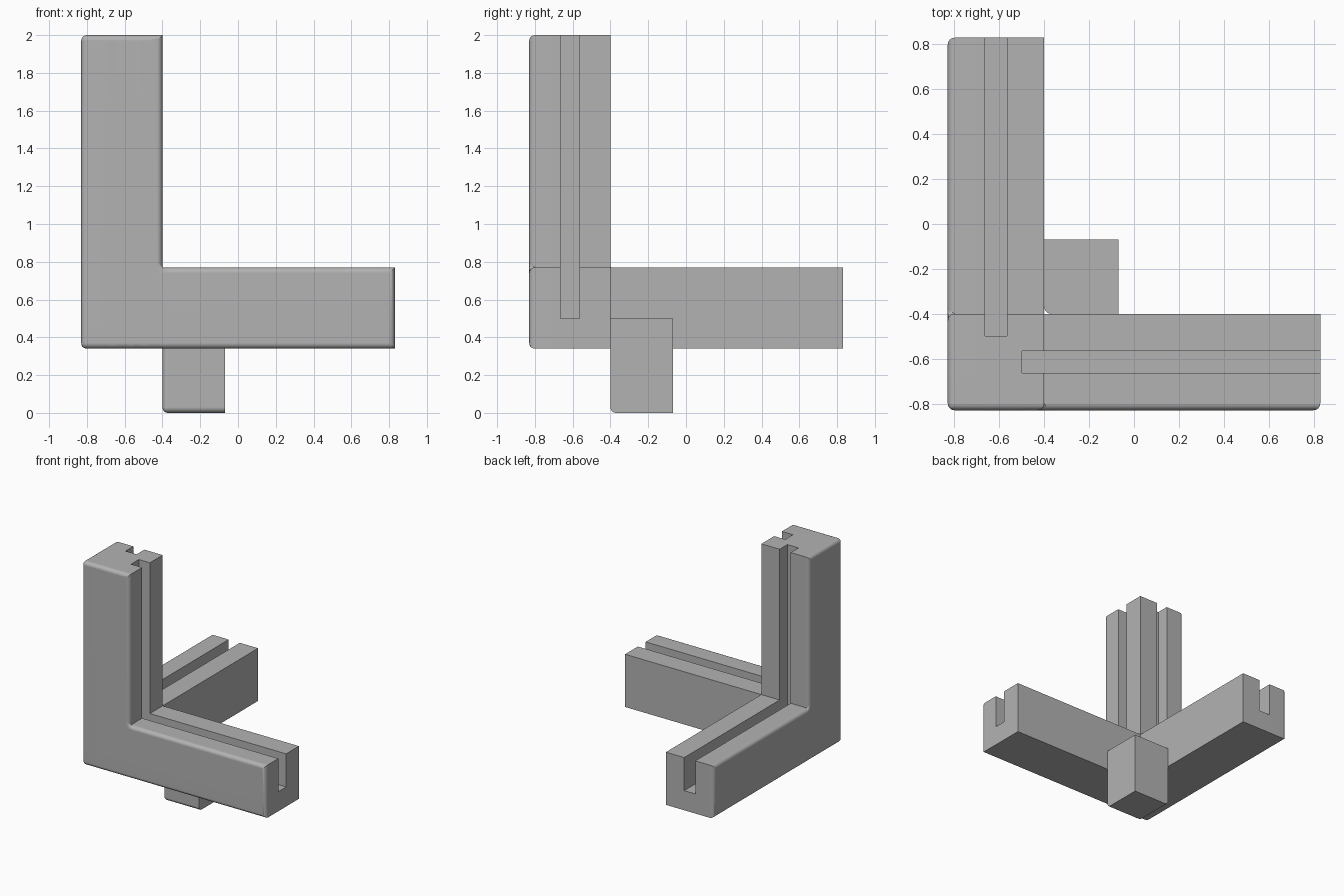
import bpy
import bmesh
import math

if "Cube" in bpy.data.objects:
    bpy.data.objects.remove(bpy.data.objects["Cube"])

# Main dimensions
OUT, IN, END = -0.83, -0.40, 0.83      # outer face, inner face, arm end
BASE, TOP, TIP = 0.34, 0.77, 2.0       # arm underside, arm top, post top
S0, S1 = -0.665, -0.565                # slot sides
SLOT_END, SLOT_FLOOR = -0.50, 0.50
FOOT_END = -0.07
RADIUS = 0.03

grey = bpy.data.materials.new("plain_grey")
grey.diffuse_color = (0.45, 0.45, 0.45, 1)
grey.use_nodes = True
grey.node_tree.nodes["Principled BSDF"].inputs["Base Color"].default_value = grey.diffuse_color


def block_solid(name, axes, filled, rounded):
    """Skin the filled cells of an uneven grid, then round the chosen edges."""
    bm = bmesh.new()
    verts = {}

    def vert(idx):
        if idx not in verts:
            verts[idx] = bm.verts.new([axes[k][idx[k]] for k in range(3)])
        return verts[idx]

    def solid(c):
        if any(c[k] < 0 or c[k] >= len(axes[k]) - 1 for k in range(3)):
            return False
        return filled(*[(axes[k][c[k]] + axes[k][c[k] + 1]) / 2 for k in range(3)])

    nx, ny, nz = [len(a) - 1 for a in axes]
    for cell in [(i, j, k) for i in range(nx) for j in range(ny) for k in range(nz)]:
        if not solid(cell):
            continue
        for a in range(3):
            b, c = (a + 1) % 3, (a + 2) % 3
            for side in (0, 1):
                near = list(cell)
                near[a] += 1 if side else -1
                if solid(near):
                    continue
                loop = []
                for u, v in ((0, 0), (1, 0), (1, 1), (0, 1)):
                    p = list(cell)
                    p[a] += side
                    p[b] += u
                    p[c] += v
                    loop.append(vert(tuple(p)))
                bm.faces.new(loop if side else loop[::-1])

    bmesh.ops.dissolve_limit(bm, angle_limit=0.01, verts=bm.verts[:], edges=bm.edges[:])
    edges = [e for e in bm.edges if rounded(e.verts[0].co, e.verts[1].co)]
    bmesh.ops.bevel(bm, geom=edges, offset=RADIUS, segments=5, profile=0.5,
                    affect='EDGES', clamp_overlap=True)
    mesh = bpy.data.meshes.new(name)
    bm.to_mesh(mesh)
    bm.free()
    mesh.materials.append(grey)
    obj = bpy.data.objects.new(name, mesh)
    bpy.context.collection.objects.link(obj)
    bpy.ops.object.select_all(action='DESELECT')
    obj.select_set(True)
    bpy.context.view_layer.objects.active = obj
    bpy.ops.object.shade_smooth_by_angle(angle=math.radians(30))
    wn = obj.modifiers.new("flat_faces", 'WEIGHTED_NORMAL')
    wn.keep_sharp = True
    return obj


def same(a, b, axis, value):
    return abs(a[axis] - value) < 1e-4 and abs(b[axis] - value) < 1e-4


# Three-armed corner with slots along the arms and up the post
def in_bracket(x, y, z):
    arms = (x < IN) + (y < IN) + (z < TOP) >= 2
    slot_x = x > SLOT_END and S0 < y < S1 and z > SLOT_FLOOR
    slot_y = y > SLOT_END and S0 < x < S1 and z > SLOT_FLOOR
    return arms and not slot_x and not slot_y


plan = [OUT, S0, S1, SLOT_END, IN, END]
block_solid("corner_bracket", [plan, plan, [BASE, SLOT_FLOOR, TOP, TIP]], in_bracket,
            lambda a, b: same(a, b, 0, OUT) or same(a, b, 1, OUT))

# Square foot tucked into the inner corner
side = [IN, FOOT_END]
block_solid("foot", [side, side, [0, SLOT_FLOOR]], lambda x, y, z: True,
            lambda a, b: sum((same(a, b, 0, IN), same(a, b, 1, IN), same(a, b, 2, 0))) == 2)
